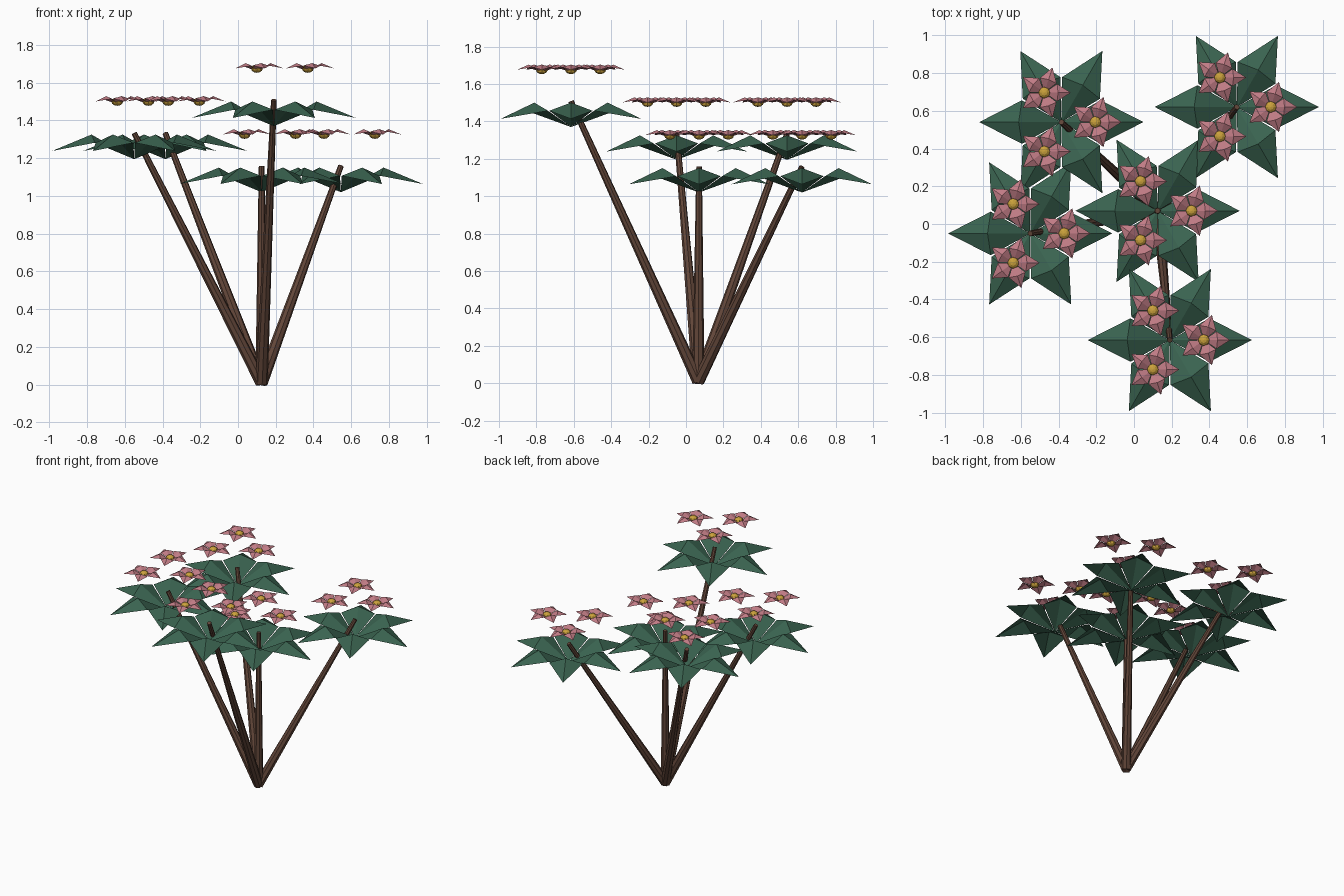
import bpy
import bmesh
from math import radians
from mathutils import Matrix, Vector

cube = bpy.data.objects.get("Cube")
if cube:
    bpy.data.objects.remove(cube, do_unlink=True)


def material(name, r, g, b):
    mat = bpy.data.materials.new(name)
    mat.use_nodes = True
    mat.diffuse_color = (r, g, b, 1)
    shader = mat.node_tree.nodes["Principled BSDF"]
    shader.inputs["Base Color"].default_value = (r, g, b, 1)
    shader.inputs["Roughness"].default_value = 0.9
    return mat


BARK = material("brown bark", 0.12, 0.06, 0.04)
GREEN = material("leaf green", 0.042, 0.125, 0.08)
PINK = material("petal pink", 0.53, 0.2, 0.235)
YELLOW = material("pollen yellow", 0.60, 0.36, 0.045)


def add_object(name, bm, mat):
    mesh = bpy.data.meshes.new(name)
    bm.to_mesh(mesh)
    bm.free()
    mesh.materials.append(mat)
    obj = bpy.data.objects.new(name, mesh)
    bpy.context.collection.objects.link(obj)
    return obj


def rosette(name, centre, count, length, half_width, mat):
    """Ring of folded diamond blades: low at the root, raised ridge, drooping tip."""
    bm = bmesh.new()
    for i in range(count):
        turn = Matrix.Translation(centre) @ Matrix.Rotation(radians(360 * i / count), 4, "Z")
        root, ridge, left, right, tip = [
            bm.verts.new(turn @ Vector((x * length, y * length, z * length)))
            for x, y, z in ((0, 0, 0), (0.52, 0, 0.30), (0.48, half_width, 0.20),
                            (0.48, -half_width, 0.20), (1, 0, 0.10))]
        for face in ((root, ridge, left), (root, right, ridge),
                     (ridge, tip, left), (ridge, right, tip)):
            bm.faces.new(face)
    return add_object(name, bm, mat)


def stem(name, start, end):
    """Tapered eight-sided stalk between two points."""
    axis = end - start
    place = Matrix.Translation((start + end) / 2) @ axis.to_track_quat("Z", "Y").to_matrix().to_4x4()
    bm = bmesh.new()
    bmesh.ops.create_cone(bm, cap_ends=True, segments=8, radius1=0.033, radius2=0.015,
                          depth=axis.length, matrix=place)
    return add_object(name, bm, BARK)


def flower_centre(name, centre):
    """Small flattened faceted ball."""
    bm = bmesh.new()
    place = Matrix.Translation(centre) @ Matrix.Diagonal((1, 1, 0.72, 1))
    bmesh.ops.create_uvsphere(bm, u_segments=8, v_segments=6, radius=0.031, matrix=place)
    return add_object(name, bm, YELLOW)


# Branch positions: name, x, y and height of the leaf rosette
BASE = Vector((0.125, 0.066, 0.01))
BRANCHES = (("front", 0.19, -0.615, 1.37), ("back_right", -0.385, 0.54, 1.195),
            ("right", -0.55, -0.05, 1.195), ("middle", 0.125, 0.07, 1.02),
            ("back_left", 0.545, 0.62, 1.02))

for name, x, y, z in BRANCHES:
    top = Vector((x, y, z))
    stem(name + "_stem", BASE, top + Vector((0, 0, 0.138)))
    rosette(name + "_leaves", top, 6, 0.435, 0.265, GREEN)
    # Three blossoms hover around each stem tip
    for i in range(3):
        spread = Matrix.Rotation(radians(120 * i), 3, "Z") @ Vector((0.18, 0, 0))
        spot = top + spread + Vector((0, 0, 0.292))
        rosette(f"{name}_petals_{i + 1}", spot, 5, 0.14, 0.33, PINK)
        flower_centre(f"{name}_flower_centre_{i + 1}", spot + Vector((0, 0, 0.013)))
